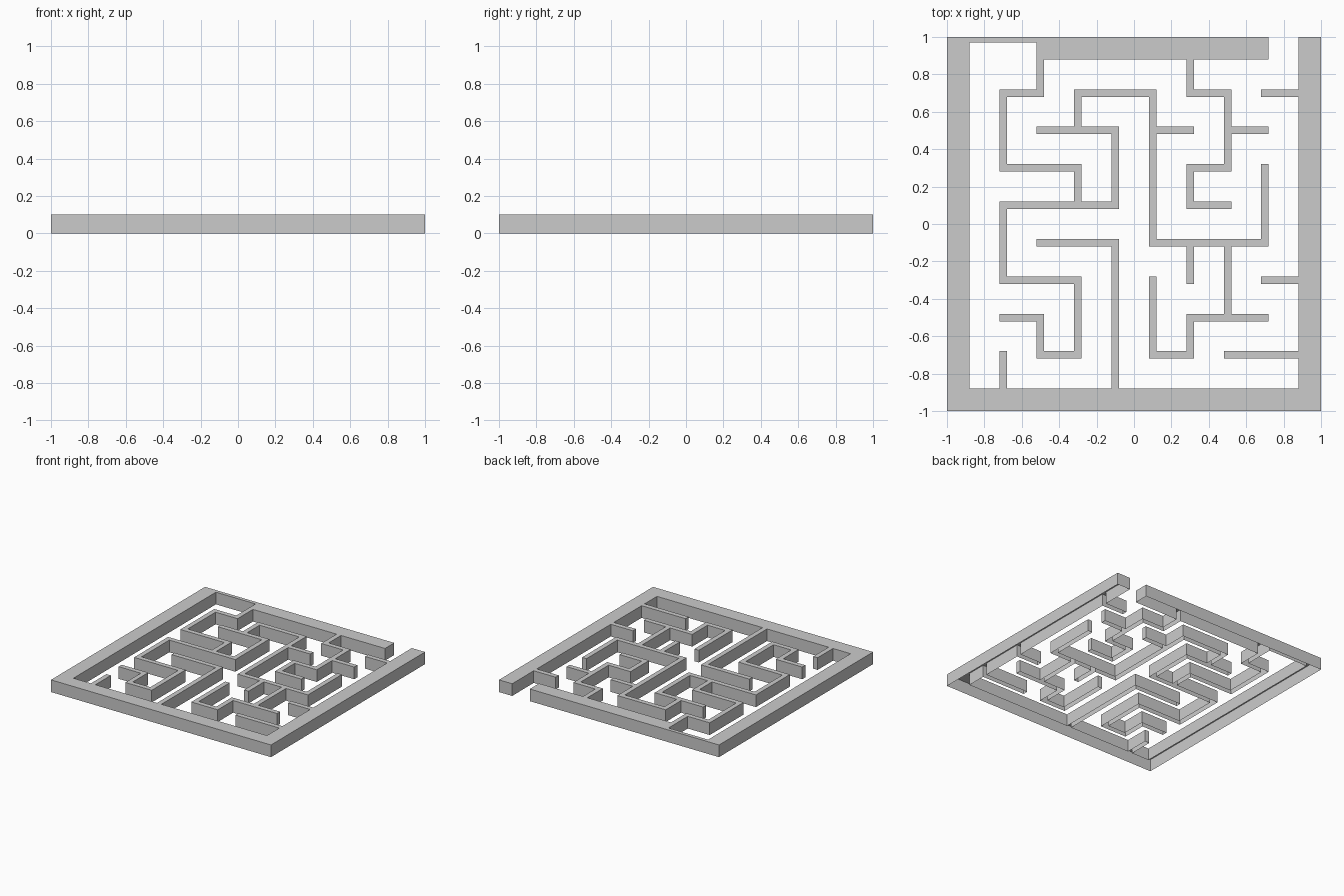
import bpy, bmesh, math

if "Cube" in bpy.data.objects:
    bpy.data.objects.remove(bpy.data.objects["Cube"])

HEIGHT = 0.1
HALF = 2          # half wall thickness, in hundredths

# Outer frame blocks in hundredths: x0, y0, x1, y1 (entrance gap at back right)
rects = [
    (-100, -100, -88, 100), (88, -100, 100, 100), (-100, -100, 100, -88),
    (-100, 97, -52, 100), (-52, 88, 72, 100),
]

# Inner walls as centre-line paths, in tenths
paths = [
    [(-5, 9), (-5, 7), (-7, 7), (-7, 3), (-3, 3), (-3, 1)],
    [(-7, -5), (-5, -5), (-5, -7), (-3, -7), (-3, -3), (-7, -3), (-7, 1),
     (-1, 1), (-1, 5), (-5, 5)],
    [(-3, 5), (-3, 7), (1, 7), (1, -1), (7, -1), (7, 3)],
    [(1, 5), (3, 5)],
    [(3, 9), (3, 7), (5, 7), (5, 3), (3, 3), (3, 1), (5, 1)],
    [(5, 5), (7, 5)],
    [(7, 7), (9, 7)],
    [(7, -3), (9, -3)],
    [(5, -7), (9, -7)],
    [(3, -1), (3, -3)],
    [(5, -1), (5, -5)],
    [(7, -5), (3, -5), (3, -7), (1, -7), (1, -3)],
    [(-1, -9), (-1, -1), (-5, -1)],
    [(-7, -9), (-7, -7)],
]
for path in paths:
    for (ax, ay), (bx, by) in zip(path, path[1:]):
        rects.append((min(ax, bx) * 10 - HALF, min(ay, by) * 10 - HALF,
                      max(ax, bx) * 10 + HALF, max(ay, by) * 10 + HALF))

# Merge all blocks into one plan on a shared grid
xs = sorted({v for r in rects for v in (r[0], r[2])})
ys = sorted({v for r in rects for v in (r[1], r[3])})
filled = {(i, j)
          for x0, y0, x1, y1 in rects
          for i in range(xs.index(x0), xs.index(x1))
          for j in range(ys.index(y0), ys.index(y1))}

bm = bmesh.new()
verts = {}


def vert(i, j, z):
    if (i, j, z) not in verts:
        verts[i, j, z] = bm.verts.new((xs[i] / 100, ys[j] / 100, z))
    return verts[i, j, z]


# Top faces, plus side faces along the outline; the underside is open
for i, j in sorted(filled):
    corners = [(i, j), (i + 1, j), (i + 1, j + 1), (i, j + 1)]
    bm.faces.new([vert(*c, HEIGHT) for c in corners])
    for k, (dx, dy) in enumerate([(0, -1), (1, 0), (0, 1), (-1, 0)]):
        if (i + dx, j + dy) not in filled:
            a, b = corners[k], corners[(k + 1) % 4]
            bm.faces.new([vert(*b, HEIGHT), vert(*a, HEIGHT),
                          vert(*a, 0), vert(*b, 0)])

# Clean up the flat subdivisions
bmesh.ops.dissolve_limit(bm, angle_limit=math.radians(1),
                         verts=bm.verts[:], edges=bm.edges[:])

mesh = bpy.data.meshes.new("maze_walls")
bm.to_mesh(mesh)
bm.free()
bpy.context.collection.objects.link(bpy.data.objects.new("maze_walls", mesh))
